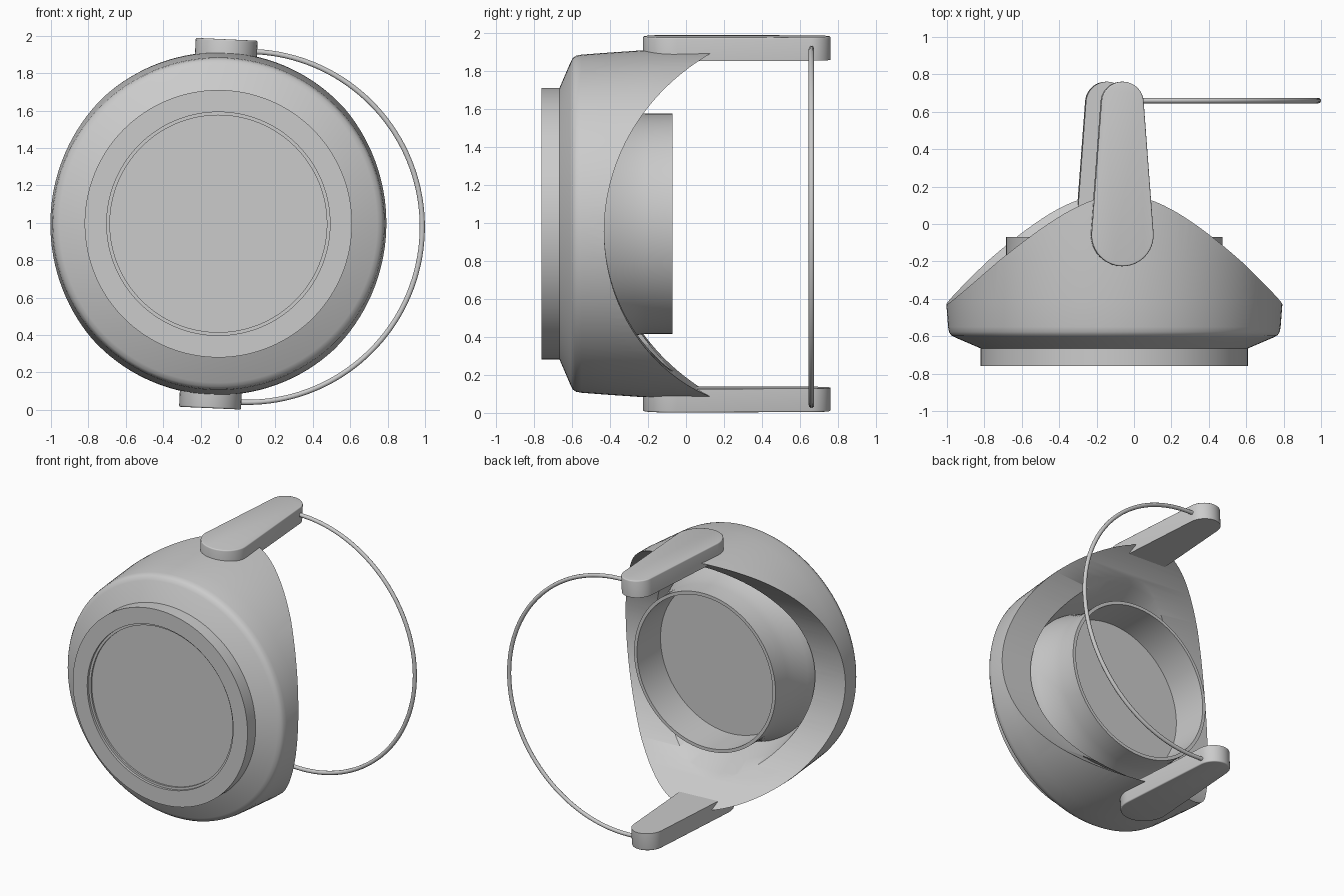
import bpy, bmesh
from math import pi, sin, cos, asin
from mathutils import Matrix

cube = bpy.data.objects.get("Cube")
if cube:
    bpy.data.objects.remove(cube, do_unlink=True)

# The whole assembly leans slightly around the front-back axis
FRAME = Matrix.Translation((-0.105, 0, 0.995)) @ Matrix.Rotation(0.045, 4, 'Y')

grey = bpy.data.materials.new("plain_grey")
grey.use_nodes = True
COLOUR = (0.6, 0.6, 0.6, 1)
grey.diffuse_color = COLOUR
grey.node_tree.nodes["Principled BSDF"].inputs["Base Color"].default_value = COLOUR


def add(name, data):
    obj = bpy.data.objects.new(name, data)
    bpy.context.scene.collection.objects.link(obj)
    data.materials.append(grey)
    obj.matrix_world = FRAME
    return obj


def add_bmesh(name, bm):
    bmesh.ops.recalc_face_normals(bm, faces=bm.faces)
    mesh = bpy.data.meshes.new(name)
    bm.to_mesh(mesh)
    bm.free()
    return add(name, mesh)


def smooth(obj, angle=0.6):
    bpy.ops.object.select_all(action='DESELECT')
    obj.select_set(True)
    bpy.context.view_layer.objects.active = obj
    bpy.ops.object.shade_smooth_by_angle(angle=angle)


def revolve(name, profile, closed, n=128):
    """Turn a (radius, y) profile around the y axis; cap the ends if open."""
    bm = bmesh.new()
    rings = [[bm.verts.new((r * cos(2 * pi * i / n), y, r * sin(2 * pi * i / n)))
              for i in range(n)] for r, y in profile]
    pairs = list(zip(rings, rings[1:]))
    if closed:
        pairs.append((rings[-1], rings[0]))
    else:
        bm.faces.new(rings[0])
        bm.faces.new(rings[-1])
    for a, b in pairs:
        for i in range(n):
            j = (i + 1) % n
            bm.faces.new((a[i], a[j], b[j], b[i]))
    return add_bmesh(name, bm)


# Outer housing: front collar, sloped shoulder and thick wall around a tapered well
housing = revolve("housing", [
    (0.597, -0.76), (0.715, -0.76), (0.715, -0.665),
    (0.85, -0.607), (0.872, -0.595), (0.884, -0.577), (0.889, -0.55),
    (0.899, -0.42), (0.914, -0.2), (0.917, 0.25), (0.84, 0.25),
    (0.80, -0.01), (0.75, -0.13), (0.695, -0.28), (0.65, -0.43),
    (0.63, -0.51), (0.597, -0.53)], True)

# Round scoop that cuts the back of the housing into two tongues
bm = bmesh.new()
bmesh.ops.create_cone(bm, cap_ends=True, segments=160, radius1=1.01, radius2=1.01,
                      depth=3, matrix=Matrix.Translation((0, 0.58, 0)) @ Matrix.Rotation(pi / 2, 4, 'Y'))
cutter = add_bmesh("scoop_cutter", bm)
cutter.hide_render = True
cut = housing.modifiers.new("scoop", 'BOOLEAN')
cut.operation = 'DIFFERENCE'
cut.solver = 'EXACT'
cut.object = cutter
bpy.context.view_layer.update()
result = bpy.data.meshes.new_from_object(
    housing.evaluated_get(bpy.context.evaluated_depsgraph_get()))
housing.modifiers.clear()
housing.data = result
bpy.data.objects.remove(cutter, do_unlink=True)
smooth(housing)

# Inner barrel: recessed front disc, flared base, open tube at the back
smooth(revolve("barrel", [
    (0.58, -0.73), (0.58, -0.742), (0.61, -0.742), (0.61, -0.54),
    (0.65, -0.52), (0.64, -0.45), (0.618, -0.39), (0.60, -0.33),
    (0.587, -0.27), (0.579, -0.21), (0.579, -0.07),
    (0.555, -0.07), (0.555, -0.345)], False))


# Tapered arms with rounded ends, above and below
def arm(name, side):
    big, small, y0, y1 = 0.166, 0.113, -0.06, 0.648
    d = asin((big - small) / (y1 - y0))
    n = 24
    outline = []
    for r, y, a0, a1 in ((small, y1, d, pi - d), (big, y0, pi - d, 2 * pi + d)):
        for i in range(n + 1):
            a = a0 + (a1 - a0) * i / n
            outline.append((r * cos(a), y + r * sin(a)))
    bm = bmesh.new()
    face = bm.faces.new([bm.verts.new((x, y, side * 0.863)) for x, y in outline])
    grown = bmesh.ops.extrude_face_region(bm, geom=[face])["geom"]
    bmesh.ops.translate(bm, vec=(0, 0, side * 0.124),
                        verts=[v for v in grown if isinstance(v, bmesh.types.BMVert)])
    outer = [e for e in bm.edges if all(abs(v.co.z) > 0.95 for v in e.verts)]
    bmesh.ops.bevel(bm, geom=outer, offset=0.008, segments=3, profile=0.5, affect='EDGES')
    smooth(add_bmesh(name, bm))


arm("upper_arm", 1)
arm("lower_arm", -1)

# Thin half-round wire joining the arm tips
steps = 72
path = [(0, 0.938)]
path += [(0.153 + 0.938 * sin(pi * i / steps), 0.938 * cos(pi * i / steps))
         for i in range(steps + 1)]
path += [(0, -0.938)]
curve = bpy.data.curves.new("wire_handle", 'CURVE')
curve.dimensions = '3D'
curve.bevel_depth = 0.0145
curve.bevel_resolution = 3
curve.use_fill_caps = True
spline = curve.splines.new('POLY')
spline.points.add(len(path) - 1)
for point, (x, z) in zip(spline.points, path):
    point.co = (x, 0.66, z - 0.01, 1)
    point.radius = 1
spline.use_smooth = True
add("wire_handle", curve)
